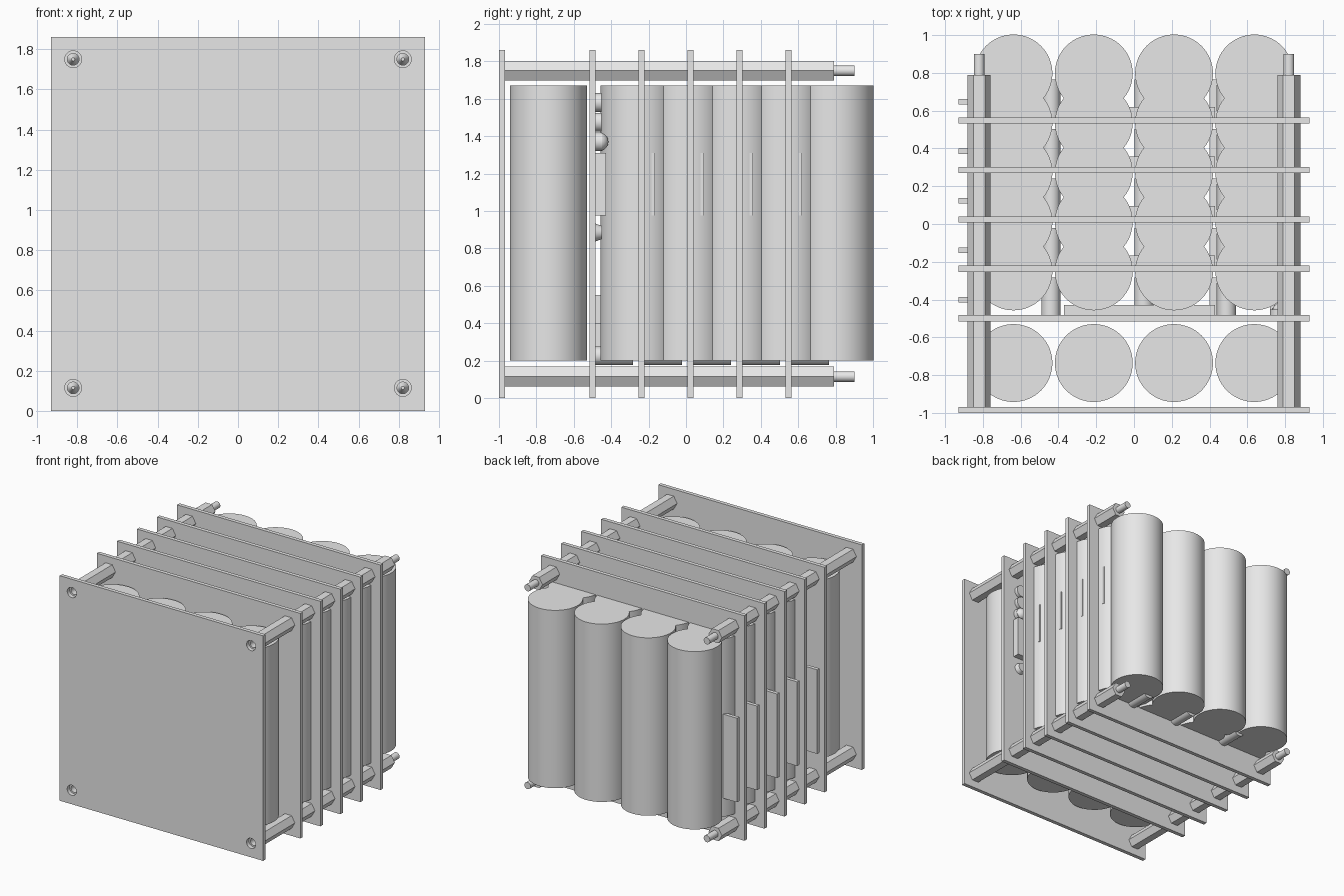
import bpy, bmesh, math
from mathutils import Vector, Matrix

cube = bpy.data.objects.get("Cube")
if cube:
    bpy.data.objects.remove(cube)

grey = bpy.data.materials.new("plain_grey")
grey.use_nodes = True
grey.diffuse_color = (0.8, 0.8, 0.8, 1)
grey.node_tree.nodes["Principled BSDF"].inputs["Base Color"].default_value = (0.8, 0.8, 0.8, 1)

round_parts = []


def make(name, bm, smooth=False):
    bmesh.ops.recalc_face_normals(bm, faces=bm.faces)
    mesh = bpy.data.meshes.new(name)
    bm.to_mesh(mesh)
    bm.free()
    mesh.materials.append(grey)
    obj = bpy.data.objects.new(name, mesh)
    bpy.context.collection.objects.link(obj)
    if smooth:
        round_parts.append(obj)
    return obj


def add_box(bm, x0, x1, y0, y1, z0, z1):
    size = Matrix.Diagonal((x1 - x0, y1 - y0, z1 - z0, 1))
    centre = Matrix.Translation(((x0 + x1) / 2, (y0 + y1) / 2, (z0 + z1) / 2))
    bmesh.ops.create_cube(bm, size=1, matrix=centre @ size)


def box(name, *bounds):
    bm = bmesh.new()
    add_box(bm, *bounds)
    return make(name, bm)


def add_rod(bm, start, axis, length, r, sides=32, tip=None):
    """Regular prism along the y or z axis; tip scales its far end."""
    start, v = Vector(start), (Vector((0, 0, 1)) if axis == "y" else Vector((0, 1, 0)))
    step = Vector((0, 1, 0)) if axis == "y" else Vector((0, 0, 1))
    rings = []
    for along, radius in ((0, r), (length, r if tip is None else tip)):
        rings.append([bm.verts.new(start + step * along
                      + Vector((1, 0, 0)) * radius * math.cos(math.tau * i / sides)
                      + v * radius * math.sin(math.tau * i / sides)) for i in range(sides)])
    for ring in rings:
        bm.faces.new(ring)
    for i in range(sides):
        j = (i + 1) % sides
        bm.faces.new((rings[0][i], rings[0][j], rings[1][j], rings[1][i]))


def rod(name, *args, smooth=True, **kw):
    bm = bmesh.new()
    add_rod(bm, *args, **kw)
    return make(name, bm, smooth)


def cut(target, cutter):
    cutter.hide_render = True
    cutter.hide_viewport = True
    mod = target.modifiers.new("hole", "BOOLEAN")
    mod.operation = "DIFFERENCE"
    mod.solver = "EXACT"
    mod.object = cutter


HALF, TOP, THICK = 0.93, 1.86, 0.032
boards = [-0.984] + [-0.499 + 0.262 * i for i in range(5)]
corners = [(x, z) for x in (-0.82, 0.82) for z in (0.115, 1.75)]

# Boards, each carrying a row of four cells
for n, y in enumerate(boards):
    board = box(f"board_{n}", -HALF, HALF, y - THICK / 2, y + THICK / 2, 0, TOP)
    if n == 0:
        front_board = board
    for c in range(4):
        rod(f"cell_{n}_{c}", (-0.638 + 0.425 * c, y + 0.248, 0.2), "z", 1.47, 0.206, sides=64)

# Screw holes in the front board
bm = bmesh.new()
for x, z in corners:
    add_rod(bm, (x, -1.1, z), "y", 0.3, 0.042)
cut(front_board, make("front_hole_cutter", bm))

# Hexagonal spacers with threaded studs, chained from board to board
for k, (x, z) in enumerate(corners):
    for n, y in enumerate(boards):
        start = y + THICK / 2
        end = boards[n + 1] - THICK / 2 if n < 5 else 0.79
        spacer = rod(f"spacer_{k}_{n}", (x, start, z), "y", end - start, 0.061,
                     sides=6, smooth=False)
        rod(f"stud_{k}_{n}", (x, end - 0.01, z), "y", 0.12, 0.028)
        if n == 0:
            bm = bmesh.new()
            add_rod(bm, (x, start - 0.05, z), "y", 0.17, 0.029)
            bore = make(f"bore_cutter_{k}", bm)
            cut(spacer, bore)
            rod(f"bore_end_{k}", (x, start + 0.12, z), "y", -0.04, 0.029, tip=0.008)

# Components on the back face of every board but the front one
for n, y in enumerate(boards[1:], 1):
    back = y + THICK / 2
    for c, x in enumerate((-0.44, 0.052, 0.49)):
        rod(f"capacitor_{n}_{c}", (x, back, 0.226), "y", 0.2, 0.05)
    box(f"side_plate_{n}", -HALF, -0.785, y + 0.083, y + 0.113, 0.355, 1.05)
    box(f"side_connector_{n}", 0.72, 0.832, back, y + 0.072, 0.975, 1.31)
    box(f"wide_chip_{n}", -0.37, 0.43, back, y + 0.07, 0.3, 0.55)
    box(f"tall_part_{n}", 0.4, 0.44, back, y + 0.215, 0.22, 0.4)
    for c, z in enumerate((1.475, 1.58)):
        rod(f"small_part_{n}_{c}", (0.77, back, z), "y", 0.03, 0.05)
    rod(f"lower_part_{n}", (0.77, back, 0.885), "y", 0.035, 0.047, tip=0.035)
    # Indicator lamp with a domed end
    bm = bmesh.new()
    add_rod(bm, (0.78, back, 1.37), "y", 0.035, 0.05)
    bmesh.ops.create_uvsphere(bm, u_segments=24, v_segments=12, radius=0.0499,
                              matrix=Matrix.Translation((0.78, back + 0.018, 1.37)))
    make(f"lamp_{n}", bm, True)

# Smooth the round parts, keeping rims crisp
bpy.ops.object.select_all(action="DESELECT")
for obj in round_parts:
    obj.select_set(True)
bpy.context.view_layer.objects.active = round_parts[0]
bpy.ops.object.shade_smooth_by_angle(angle=math.radians(35))
